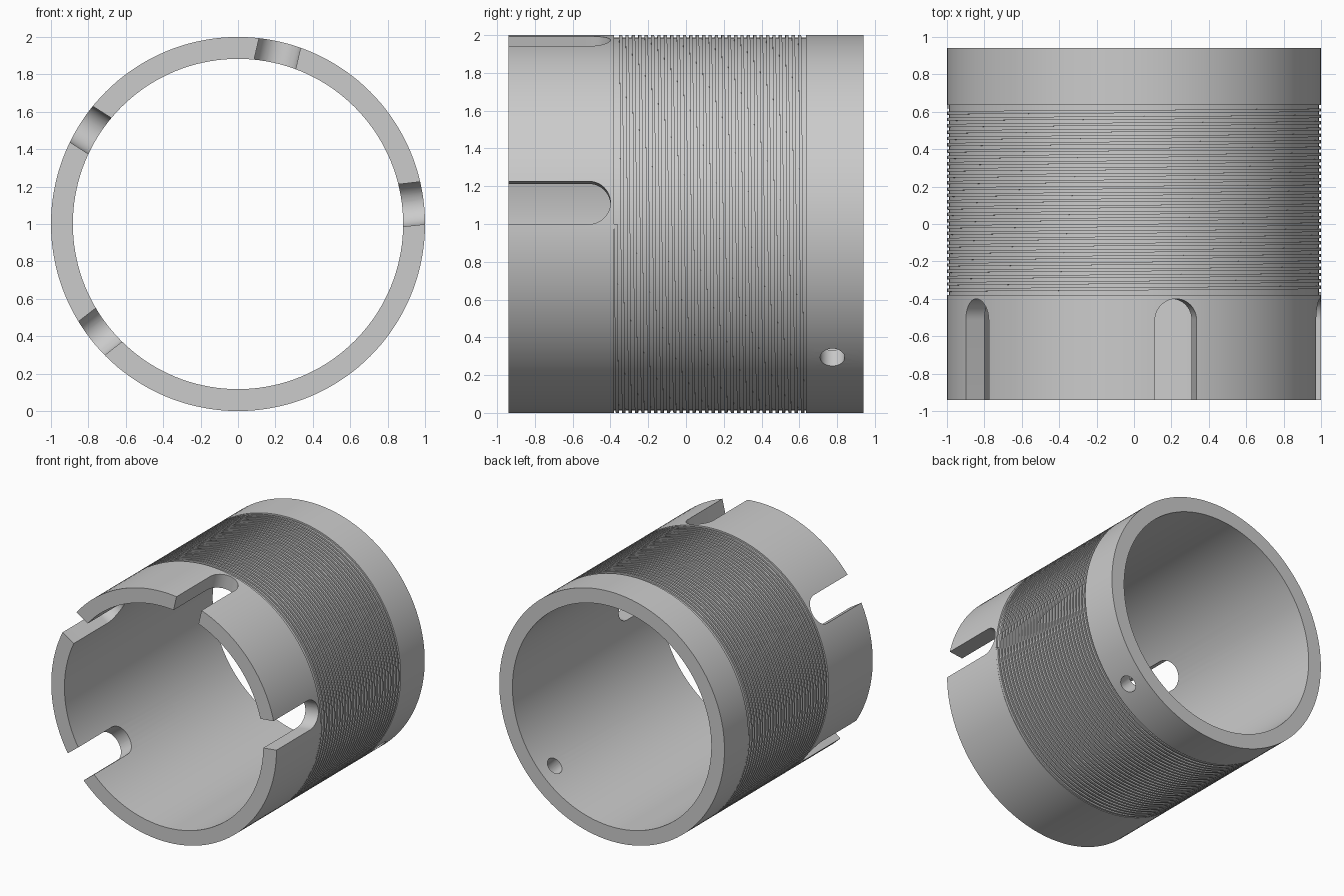
import bpy, bmesh
from math import sin, cos, pi, radians
from mathutils import Matrix

if "Cube" in bpy.data.objects:
    bpy.data.objects.remove(bpy.data.objects["Cube"])

R, R_IN, R_ROOT = 1.0, 0.883, 0.988
Y0, Y1 = -0.94, 0.94
T0, T1, TURNS = -0.38, 0.635, 30
SEG = 144


def finish(name, bm):
    bmesh.ops.recalc_face_normals(bm, faces=bm.faces)
    me = bpy.data.meshes.new(name)
    bm.to_mesh(me)
    bm.free()
    ob = bpy.data.objects.new(name, me)
    bpy.context.collection.objects.link(ob)
    return ob


def activate(ob):
    bpy.ops.object.select_all(action='DESELECT')
    ob.select_set(True)
    bpy.context.view_layer.objects.active = ob


def sweep(bm, rings, closed):
    """Skin a list of vertex loops with quads."""
    n = len(rings[0])
    for i in range(len(rings) if closed else len(rings) - 1):
        a, b = rings[i], rings[(i + 1) % len(rings)]
        for j in range(n):
            k = (j + 1) % n
            bm.faces.new((a[j], a[k], b[k], b[j]))
    if not closed:
        bm.faces.new(rings[0])
        bm.faces.new(rings[-1])


def ring(bm, profile, ang, dy=0):
    return [bm.verts.new((r * cos(ang), y + dy, 1 + r * sin(ang))) for r, y in profile]


# Sleeve: lathed tube with a shallow recess where the thread sits
bm = bmesh.new()
prof = [(R, Y0), (R, T0), (R_ROOT, T0), (R_ROOT, T1), (R, T1), (R, Y1), (R_IN, Y1), (R_IN, Y0)]
sweep(bm, [ring(bm, prof, 2 * pi * i / SEG) for i in range(SEG)], True)
sleeve = finish("sleeve", bm)


def cut(outline, ang):
    """Cut a radial prism (outline in tangent/axial coordinates) through the wall."""
    bm = bmesh.new()
    loops = [[bm.verts.new((x, y, t)) for t, y in outline] for x in (0.6, 1.3)]
    sweep(bm, loops, False)
    bm.transform(Matrix.Translation((0, 0, 1)) @ Matrix.Rotation(-radians(ang), 4, 'Y'))
    cutter = finish("cutter", bm)
    cutter.hide_render = True
    activate(sleeve)
    mod = sleeve.modifiers.new("cut", 'BOOLEAN')
    mod.operation, mod.solver, mod.object = 'DIFFERENCE', 'EXACT', cutter
    bpy.ops.object.modifier_apply(modifier=mod.name)
    bpy.data.objects.remove(cutter)


# Four round-ended slots open at the front
W, TIP = 0.114, -0.40
slot = [(-W, Y0 - 0.2)] + [(-W * cos(pi * i / 24), TIP - W + W * sin(pi * i / 24))
                           for i in range(25)] + [(W, Y0 - 0.2)]
for a in (6.5, 77, 147.5, 218):
    cut(slot, a)

# Small pin hole near the back
cut([(0.065 * cos(2 * pi * i / 32), 0.775 + 0.065 * sin(2 * pi * i / 32)) for i in range(32)], -45)

# Thread: helical square ridge
bm = bmesh.new()
pitch = (T1 - T0) / TURNS
h = pitch / 2
tooth = [(0.98, 0), (R, 0), (R, h), (0.98, h)]
steps = int((TURNS - 0.5) * SEG)
sweep(bm, [ring(bm, tooth, -2 * pi * i / SEG, T0 + pitch * i / SEG) for i in range(steps + 1)], False)
thread = finish("thread", bm)

for ob in (sleeve, thread):
    activate(ob)
    bpy.ops.object.shade_smooth_by_angle(angle=radians(30))
